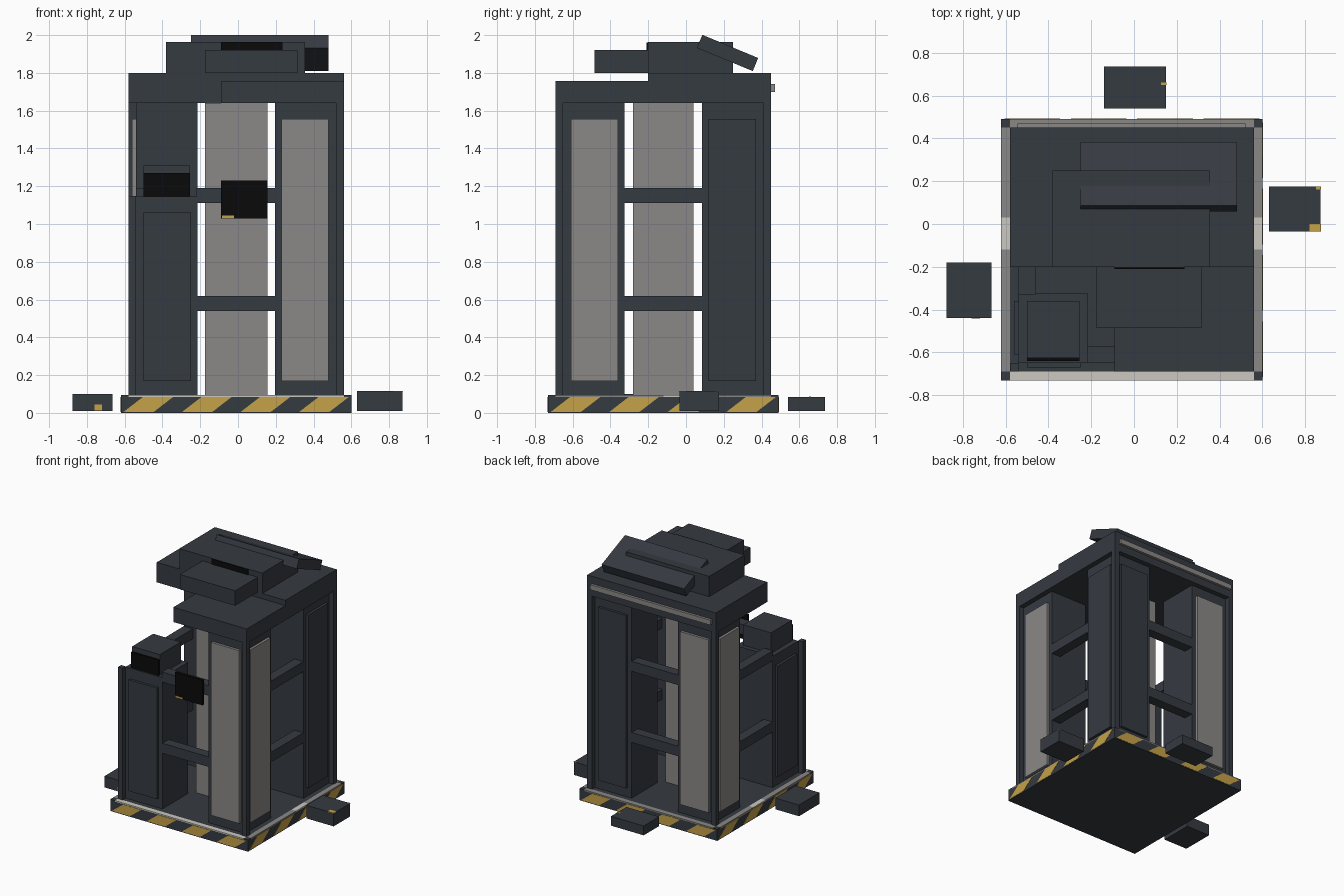
import bpy, bmesh, math
from mathutils import Matrix, Vector

cube = bpy.data.objects.get("Cube")
if cube:
    bpy.data.objects.remove(cube, do_unlink=True)


def make_material(name, rgb):
    m = bpy.data.materials.new(name)
    m.use_nodes = True
    m.diffuse_color = (*rgb, 1)
    m.node_tree.nodes["Principled BSDF"].inputs["Base Color"].default_value = (*rgb, 1)
    return m


DARK = make_material("dark slate", (0.036, 0.043, 0.053))
GREY = make_material("panel grey", (0.26, 0.25, 0.24))
LIGHT = make_material("light trim", (0.60, 0.58, 0.53))
YELLOW = make_material("hazard yellow", (0.56, 0.36, 0.065))
BLACK = make_material("screen black", (0.003, 0.003, 0.003))


def add_object(name, bm, mat, location=(0, 0, 0)):
    mesh = bpy.data.meshes.new(name)
    bm.to_mesh(mesh)
    bm.free()
    mesh.materials.append(mat)
    ob = bpy.data.objects.new(name, mesh)
    ob.location = location
    bpy.context.collection.objects.link(ob)
    return ob


def box(name, x, y, z, mat=DARK):
    """Box from (low, high) ranges on each axis."""
    ranges = [sorted(r) for r in (x, y, z)]
    bm = bmesh.new()
    bmesh.ops.create_cube(bm, size=1)
    bmesh.ops.scale(bm, vec=[b - a for a, b in ranges], verts=bm.verts)
    return add_object(name, bm, mat, [(a + b) / 2 for a, b in ranges])


# Outer footprint of the booth and of its base
X0, X1, Y0, Y1 = -0.58, 0.56, -0.69, 0.45
RIM, POST, FLOOR, CEIL = 0.04, 0.04, 0.094, 1.64
CX, CY = (X0 + X1) / 2, (Y0 + Y1) / 2
BX, BY = (X0 - RIM, X1 + RIM), (Y0 - RIM, Y1 + RIM)

# Base with floor, corner caps and trim strips
box("base", BX, BY, (0, 0.085))
box("floor", (X0, X1), (Y0, Y1), (0.08, FLOOR))
for x in (BX[0], X1):
    side = "right" if x < 0 else "left"
    for y in (BY[0], Y1):
        box(side + "_base_corner", (x, x + RIM), (y, y + RIM), (0.08, FLOOR))
    for y, mat in (((Y0, -0.12), GREY), ((-0.12, 0.03), LIGHT), ((0.03, Y1), GREY)):
        box(side + "_base_trim", (x, x + RIM), y, (0.08, FLOOR), mat)
box("front_base_trim", (X0, X1), (BY[0], Y0), (0.08, FLOOR), LIGHT)
box("back_base_trim", (X0, X1), (Y1, BY[1]), (0.08, FLOOR), GREY)

# Slanted hazard stripes on all four base sides
reach = (BX[1] - BX[0]) / 2
for side in range(4):
    bm = bmesh.new()
    for k in range(4):
        mid = (k - 1.5) * 0.31
        corners = [(-0.13, 0.006), (0.03, 0.006), (0.13, 0.083), (-0.03, 0.083)]
        face = bm.faces.new([bm.verts.new((mid + u, -reach - 0.002, z)) for u, z in corners])
        out = bmesh.ops.extrude_face_region(bm, geom=[face])
        bmesh.ops.translate(bm, vec=(0, 0.004, 0),
                            verts=[v for v in out["geom"] if isinstance(v, bmesh.types.BMVert)])
    bmesh.ops.recalc_face_normals(bm, faces=bm.faces)
    bmesh.ops.rotate(bm, verts=bm.verts, cent=(0, 0, 0),
                     matrix=Matrix.Rotation(side * math.pi / 2, 3, "Z"))
    add_object("hazard_stripes", bm, YELLOW, (CX, CY, 0))

# Central core
box("core", (-0.175, 0.155), (-0.28, 0.04), (FLOOR, CEIL), GREY)


# Corner columns: inset body, outer post, and a raised panel on each outer face
def column(name, sx, sy, top, panel_mat):
    ox, oy = (X1 if sx > 0 else X0), (Y1 if sy > 0 else Y0)

    def span(o, s, a, b):
        return (o - s * a, o - s * b)

    body_x, body_y = span(ox, sx, POST, 0.365), span(oy, sy, POST, 0.365)
    box(name + "_body", body_x, body_y, (FLOOR, top))
    box(name + "_post", span(ox, sx, 0, POST), span(oy, sy, 0, POST), (FLOOR, top + 0.004))
    pz = (0.17, top - 0.085)
    box(name + "_panel_y", span(ox, sx, 0.08, 0.33), span(oy, sy, 0.02, POST), pz, panel_mat)
    box(name + "_panel_x", span(ox, sx, 0.02, POST), span(oy, sy, 0.08, 0.33), pz, panel_mat)


column("front_left_column", 1, -1, CEIL, GREY)
column("back_right_column", -1, 1, CEIL, GREY)
column("back_left_column", 1, 1, CEIL, DARK)
column("front_right_column", -1, -1, 1.145, DARK)

# Two rungs between the columns on every side
for z in (0.54, 1.11):
    rung = (z, z + 0.08)
    for y in (Y0 + POST, Y1 - POST - 0.08):
        box("cross_rung", (-0.22, 0.20), (y, y + 0.08), rung)
    for x in (X0 + POST, X1 - POST - 0.08):
        box("side_rung", (x, x + 0.08), (-0.33, 0.09), rung)

# Front display and the console on the short column
box("front_display", (-0.09, 0.155), (-0.67, -0.65), (1.03, 1.23), BLACK)
box("display_chip", (-0.085, -0.02), (-0.673, -0.67), (1.03, 1.045), YELLOW)
box("console", (-0.50, -0.255), (-0.625, -0.36), (1.14, 1.31))
box("console_screen", (-0.50, -0.255), (-0.64, -0.625), (1.145, 1.27), BLACK)

# Roof, open above the short column
box("roof_rear", (X0, X1), (-0.20, Y1), (CEIL, 1.80))
box("roof_front", (-0.09, X1), (Y0, -0.20), (CEIL, 1.758))
box("roof_back_strip", (-0.545, 0.52), (Y1, Y1 + 0.02), (1.70, 1.74), GREY)
box("roof_housing", (-0.38, 0.355), (-0.20, 0.25), (1.80, 1.963))
box("roof_front_box", (-0.175, 0.315), (-0.485, -0.20), (1.80, 1.92))
box("roof_vent", (-0.09, 0.235), (-0.209, -0.20), (1.92, 1.962), BLACK)
slab = box("roof_tilted_slab", (-0.25, 0.48), (0.06, 0.38), (1.868, 1.943))
slab.rotation_euler.x = math.radians(-22.5)

# Loose blocks around the base
box("back_block", (-0.14, 0.15), (0.54, 0.735), (0.01, 0.085))
box("left_block", (0.63, 0.872), (-0.035, 0.175), (0.01, 0.115))
box("right_block", (-0.875, -0.665), (-0.44, -0.18), (0.01, 0.10))

# Worn yellow marks on the blocks
box("left_block_mark", (0.82, 0.873), (-0.036, 0), (0.112, 0.117), YELLOW)
box("left_block_mark", (0.85, 0.873), (0.16, 0.176), (0.112, 0.117), YELLOW)
box("right_block_mark", (-0.76, -0.72), (-0.442, -0.438), (0.012, 0.045), YELLOW)
box("back_block_mark", (0.125, 0.151), (0.65, 0.662), (0.083, 0.087), YELLOW)
